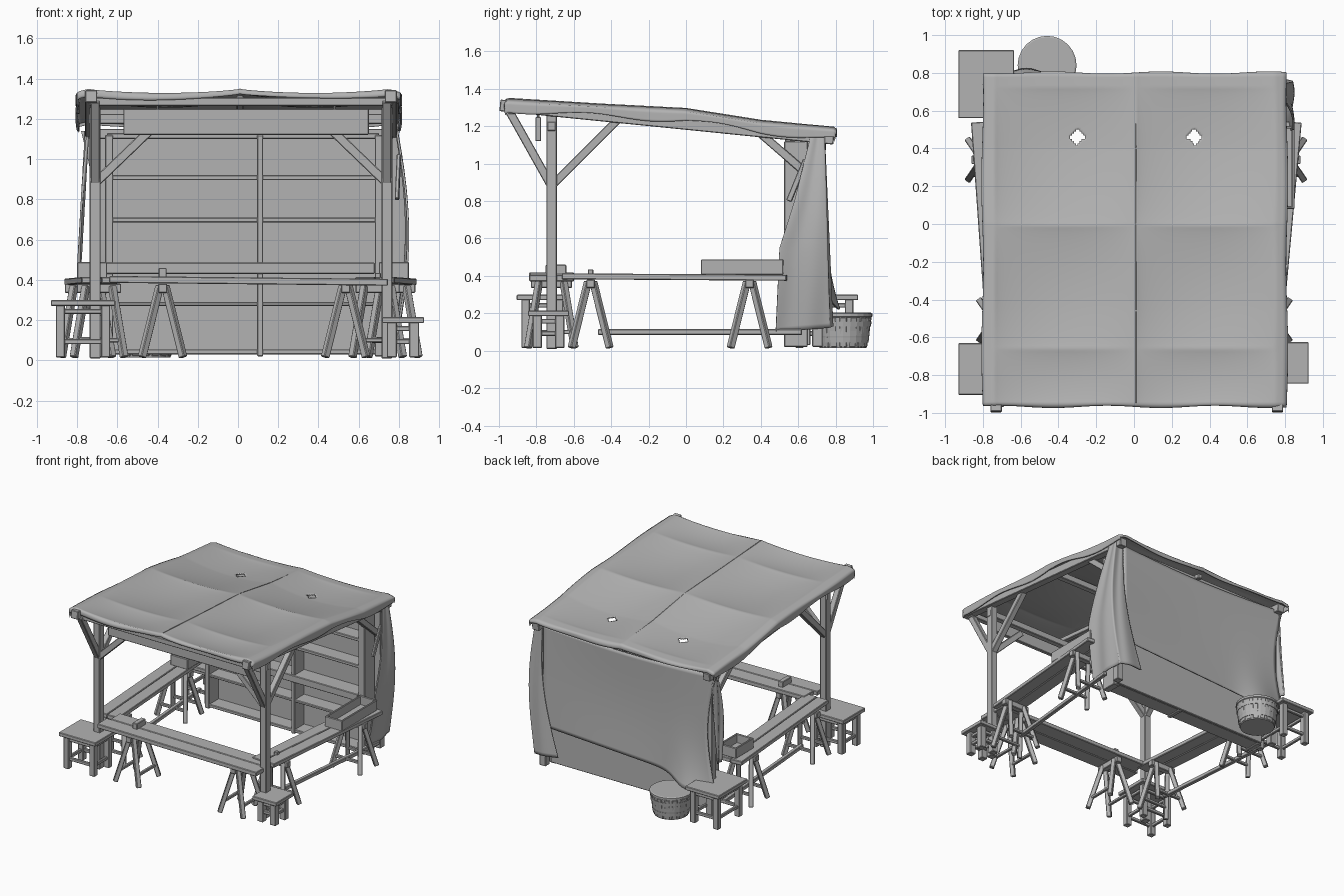
import bpy, bmesh, math
from math import sin, cos, pi
from mathutils import Vector, Matrix

cube = bpy.data.objects.get("Cube")
if cube:
    bpy.data.objects.remove(cube, do_unlink=True)

grey = bpy.data.materials.new("plain_grey")
grey.use_nodes = True
grey.diffuse_color = (0.45, 0.45, 0.45, 1)
grey.node_tree.nodes["Principled BSDF"].inputs["Base Color"].default_value = (0.45, 0.45, 0.45, 1)


def finish(name, bm, smooth=False):
    bmesh.ops.recalc_face_normals(bm, faces=bm.faces[:])
    mesh = bpy.data.meshes.new(name)
    bm.to_mesh(mesh)
    bm.free()
    mesh.materials.append(grey)
    ob = bpy.data.objects.new(name, mesh)
    bpy.context.collection.objects.link(ob)
    if smooth:
        for p in mesh.polygons:
            p.use_smooth = True
    return ob


def bevel(ob):
    mod = ob.modifiers.new("worn_edges", 'BEVEL')
    mod.width = 0.004
    mod.segments = 1
    return ob


def box(name, x, y, z):
    """Box from three (low, high) ranges."""
    bm = bmesh.new()
    bmesh.ops.create_cube(bm, size=1)
    for v in bm.verts:
        v.co = [(a + b) / 2 + c * (b - a) for (a, b), c in zip((x, y, z), v.co)]
    return bevel(finish(name, bm))


def beam(name, p, q, w=0.04, h=None):
    """Squared timber from p to q; w is the sideways width, h the other one."""
    p, q = Vector(p), Vector(q)
    d = (q - p).normalized()
    side = d.cross((0, 0, 1))
    side = side.normalized() if side.length > 0.01 else Vector((1, 0, 0))
    rot = Matrix((side, d, side.cross(d))).transposed()
    bm = bmesh.new()
    bmesh.ops.create_cube(bm, size=1)
    for v in bm.verts:
        v.co = (p + q) / 2 + rot @ Vector((v.co.x * w, v.co.y * (q - p).length, v.co.z * (h or w)))
    return bevel(finish(name, bm))


def sheet(name, nu, nv, fn, keep=None):
    """Cloth surface fn(u, v), u and v in 0..1, with optional torn holes."""
    bm = bmesh.new()
    grid = [[bm.verts.new(fn(i / nu, j / nv)) for j in range(nv + 1)] for i in range(nu + 1)]
    for i in range(nu):
        for j in range(nv):
            quad = (grid[i][j], grid[i + 1][j], grid[i + 1][j + 1], grid[i][j + 1])
            if keep is None or keep(sum((v.co for v in quad), Vector()) / 4):
                bm.faces.new(quad)
    ob = finish(name, bm, True)
    mod = ob.modifiers.new("cloth_thickness", 'SOLIDIFY')
    mod.thickness = 0.01
    mod.offset = 0
    return ob


def lerp(points, t):
    for (a, fa), (b, fb) in zip(points, points[1:]):
        if t <= b:
            return fa + (fb - fa) * max(0, (t - a) / (b - a))
    return points[-1][1]


def bay(stops, t):
    """Rounded dip between neighbouring supports, zero on each of them."""
    for a, b in zip(stops, stops[1:]):
        if a < t < b:
            return sin(pi * (t - a) / (b - a)) ** 0.7 * min(1, (b - a) / 0.5)
    return 0


# Frame: posts, sloping side beams, braces and cross beams
ROOF = [(-0.97, 1.342), (-0.46, 1.312), (0, 1.288), (0.4, 1.225), (0.8, 1.188)]
for side, px in (("right", -0.71), ("left", 0.74)):
    s = -1 if px < 0 else 1
    box(side + "_front_post", (px - 0.027, px + 0.027), (-0.747, -0.69), (0.01, 1.26))
    box(side + "_back_post", (px - 0.027, px + 0.027), (0.675, 0.73), (0.02, 1.15))
    beam(side + "_roof_beam", (px + s * 0.02, -0.995, 1.312), (px + s * 0.02, 0.79, 1.133), 0.06, 0.062)
    beam(side + "_front_brace", (px, -0.72, 0.88), (px, -0.95, 1.29), 0.045)
    beam(side + "_middle_brace", (px, -0.72, 0.88), (px, -0.36, 1.24), 0.045)
    beam(side + "_back_brace", (px, 0.70, 0.90), (px, 0.40, 1.16), 0.045)
    beam(side + "_cross_brace", (px, -0.72, 0.88), (px - s * 0.27, -0.72, 1.14), 0.045)
for name, y, z in (("front", -0.72, 1.2), ("middle", 0, 1.225), ("back", 0.7, 1.125)):
    beam(name + "_cross_beam", (-0.74, y, z), (0.77, y, z), 0.045, 0.05)
beam("front_edge_beam", (-0.74, -0.93, 1.285), (0.77, -0.93, 1.285), 0.04)
beam("ridge_beam", (0.01, -0.94, 1.30), (0.01, 0.76, 1.14), 0.035)


# Canopy cloth, sagging between the timbers and folded down at its edges
def canopy(u, v):
    a, b = (u - 0.5) * 1.69, -0.985 + v * 1.805
    x, y = max(-0.79, min(0.79, a)), max(-0.955, min(0.79, b))
    drop = abs(a - x) + abs(b - y)
    sag = bay((-0.74, 0.01, 0.75), x) * (0.4 + 0.6 * bay((-0.96, -0.66, -0.01, 0.72), y))
    z = lerp(ROOF, y) + 0.004 - 0.046 * sag - drop * (0.9 + 0.25 * sin(9 * y + 4 * x))
    z -= 0.012 * max(0, abs(x) - 0.74) / 0.05
    ripple = 0.006 * sin(11 * x) + 0.005 * sin(7 * y)
    return (x + (0.012 + ripple) * (a != x) * (1 if a > 0 else -1),
            y + (0.01 + ripple) * (b != y) * (1 if b > 0 else -1), z)


def torn(c):
    for hx in (-0.30, 0.32):
        dx, dy = c.x - hx, c.y - 0.46
        if math.hypot(dx, dy) < 0.034 + 0.005 * cos(4 * math.atan2(dy, dx)):
            return False
    return True


sheet("canopy_cloth", 170, 170, canopy, torn)
for (ya, za), (yb, zb) in zip(ROOF, ROOF[1:]):
    beam("canopy_seam", (0.01, max(ya, -0.95), za + 0.006), (0.01, min(yb, 0.78), zb + 0.006), 0.008)

# Hanging board under the front edge
box("hanging_board", (-0.57, 0.65), (-0.805, -0.775), (1.12, 1.25))
for x in (-0.4, 0.48):
    beam("board_hanger", (x, -0.79, 1.24), (x, -0.79, 1.30), 0.012)


# Back curtain: high hem, pulled-in side, spilling over the tub
def back_curtain(u, v):
    near_tub = math.exp(-((u - 0.14) / 0.1) ** 2)
    x = -0.78 + 1.5 * u + 0.07 * sin(pi * v) * (1 - u) ** 3
    top = 1.14 - 0.03 * sin(pi * u)
    hem = 0.27 + 0.08 * u - 0.06 * near_tub
    y = 0.738 + 0.012 * v - 0.012 * sin(pi * v) * sin(pi * u) + 0.07 * near_tub * v ** 4
    return (x, y, top + (hem - top) * v)


# Gathered curtain wrapped round the corner
def corner_curtain(u, v):
    z = 1.16 - v * (1.06 - 0.04 * u)
    front = lerp([(0.1, 0.48), (0.55, 0.50), (0.8, 0.58), (1.16, 0.67)], z)
    fold = 0.008 * sin(u * 14 + 3 * v) * (0.3 + 0.7 * v)
    out = 0.785 + 0.055 * sin(pi * v)
    back = 0.735 + 0.04 * v
    if u < 0.6:
        return (out + fold, front + (back - front) * u / 0.6, z)
    return (out + fold - (u - 0.6) * (0.15 + 0.35 * v), back + fold, z)


def side_edge(u, v):
    return (-0.75 - 0.04 * v + 0.006 * sin(9 * u + 4 * v), 0.745 - u * (0.06 + 0.04 * sin(pi * v)), 1.15 - 0.7 * v)


sheet("back_curtain", 50, 30, back_curtain)
sheet("corner_curtain", 60, 40, corner_curtain)
sheet("right_curtain_edge", 12, 24, side_edge)
beam("curtain_tie", (0.79, 0.55, 0.8), (0.8, 0.64, 1.02), 0.02, 0.03)

# Shelf unit against the back
box("shelf_back_panel", (-0.65, 0.71), (0.645, 0.665), (0.03, 1.12))
for name, a, b in (("right", -0.66, -0.62), ("middle", 0.095, 0.125), ("left", 0.68, 0.735)):
    box(name + "_shelf_upright", (a, b), (0.525, 0.65), (0.02, 1.12))
for z, h in ((0.03, 0.025), (0.27, 0.02), (0.685, 0.025), (0.895, 0.025), (1.10, 0.03)):
    box("shelf_board", (-0.65, 0.70), (0.53, 0.65), (z, z + h))
box("shelf_counter_rail", (-0.66, 0.68), (0.515, 0.65), (0.43, 0.485))


# Trestles: local u runs along the counter, v across it
def trestle(name, cx, cy, along_x):
    def at(u, v, z):
        return (cx + u, cy + v, z) if along_x else (cx + v, cy + u, z)
    for v in (-1, 1):
        for u in (-1, 1):
            beam(name + "_leg", at(u * 0.102, v * 0.125, 0.015), at(u * 0.014, v * 0.065, 0.37), 0.034)
    beam(name + "_head", at(0, -0.11, 0.358), at(0, 0.11, 0.358), 0.045)
    for u in (-1, 1):
        beam(name + "_cross_rail", at(u * 0.08, -0.11, 0.1), at(u * 0.08, 0.11, 0.1), 0.022)


# Front counter on two trestles, dropping slightly to one end
for x in (-0.375, 0.535):
    trestle("front_trestle", x, -0.72, True)
for i in range(2):
    y = -0.78 + i * 0.122
    beam("front_counter_plank", (-0.64 + i * 0.03, y, 0.402), (0.745, y, 0.388), 0.118, 0.034)
box("counter_block", (-0.395, -0.355), (-0.75, -0.64), (0.41, 0.46))

# Side counters, splayed outwards, with low stretchers and trays
for side, s, bx, tx, tray in (("right", -1, -0.765, -0.725, 0.3), ("left", 1, 0.79, 0.775, 0.08)):
    fx = s * 0.68
    for k in (-0.05, 0.05):
        beam(side + "_counter_plank", (fx + k, -0.66, 0.398), (bx + k, 0.54, 0.39), 0.096, 0.032)
    for y in (-0.51, 0.34):
        trestle(side + "_trestle", fx + (bx - fx) * (y + 0.66) / 1.2, y, False)
    beam(side + "_stretcher", (fx, -0.47, 0.1), (bx, 0.62, 0.1), 0.03)
    box(side + "_tray_base", (tx - 0.075, tx + 0.075), (tray, 0.52), (0.405, 0.42))
    for e in (-0.075, 0.06):
        box(side + "_tray_side", (tx + e, tx + e + 0.015), (tray, 0.52), (0.405, 0.488))
    for y in (tray, 0.505):
        box(side + "_tray_end", (tx - 0.075, tx + 0.075), (y, y + 0.015), (0.405, 0.488))
box("counter_peg", (0.68, 0.71), (-0.525, -0.495), (0.40, 0.435))


# Stools
def stool(name, x, y, top, leg):
    box(name + "_seat", x, y, (top - 0.03, top))
    xs = (x[0] + 0.025, x[1] - 0.025 - leg)
    ys = (y[0] + 0.025, y[1] - 0.025 - leg)
    for a in xs:
        for b in ys:
            box(name + "_leg", (a, a + leg), (b, b + leg), (0.015, top - 0.02))
        for z in (0.08, top - 0.07):
            box(name + "_side_rail", (a + 0.012, a + leg - 0.012), (ys[0] + leg / 2, ys[1] + leg / 2), (z, z + 0.025))
    for b in ys:
        for z in (0.08, top - 0.07):
            box(name + "_rail", (xs[0] + leg / 2, xs[1] + leg / 2), (b + 0.012, b + leg - 0.012), (z, z + 0.025))


stool("right_front_stool", (-0.93, -0.61), (-0.905, -0.63), 0.3, 0.045)
stool("left_front_stool", (0.715, 0.925), (-0.845, -0.625), 0.215, 0.05)
stool("back_stool", (-0.93, -0.635), (0.56, 0.92), 0.3, 0.045)


# Closed tub with a lid rim, hoops and narrow stave ridges
def lathe(name, profile, n=24):
    bm = bmesh.new()
    rings = [[bm.verts.new((-0.46 + r * cos(2 * pi * i / n), 0.84 + r * sin(2 * pi * i / n), z))
              for i in range(n)] for r, z in profile]
    for lo, hi in zip(rings, rings[1:]):
        for i in range(n):
            bm.faces.new((lo[i], lo[(i + 1) % n], hi[(i + 1) % n], hi[i]))
    bm.faces.new(rings[0])
    bm.faces.new(rings[-1])
    return finish(name, bm)


lathe("tub_body", [(0.125, 0.015), (0.14, 0.08), (0.15, 0.18)])
lathe("tub_lid", [(0.15, 0.178), (0.156, 0.182), (0.156, 0.198), (0.148, 0.203)])
for r, z in ((0.136, 0.045), (0.149, 0.13)):
    lathe("tub_hoop", [(r - 0.02, z), (r, z), (r + 0.003, z + 0.025), (r - 0.02, z + 0.025)])
for i in range(16):
    c, s = cos(pi * i / 8), sin(pi * i / 8)
    beam("tub_stave", (-0.46 + 0.124 * c, 0.84 + 0.124 * s, 0.02), (-0.46 + 0.149 * c, 0.84 + 0.149 * s, 0.18), 0.04, 0.008)
